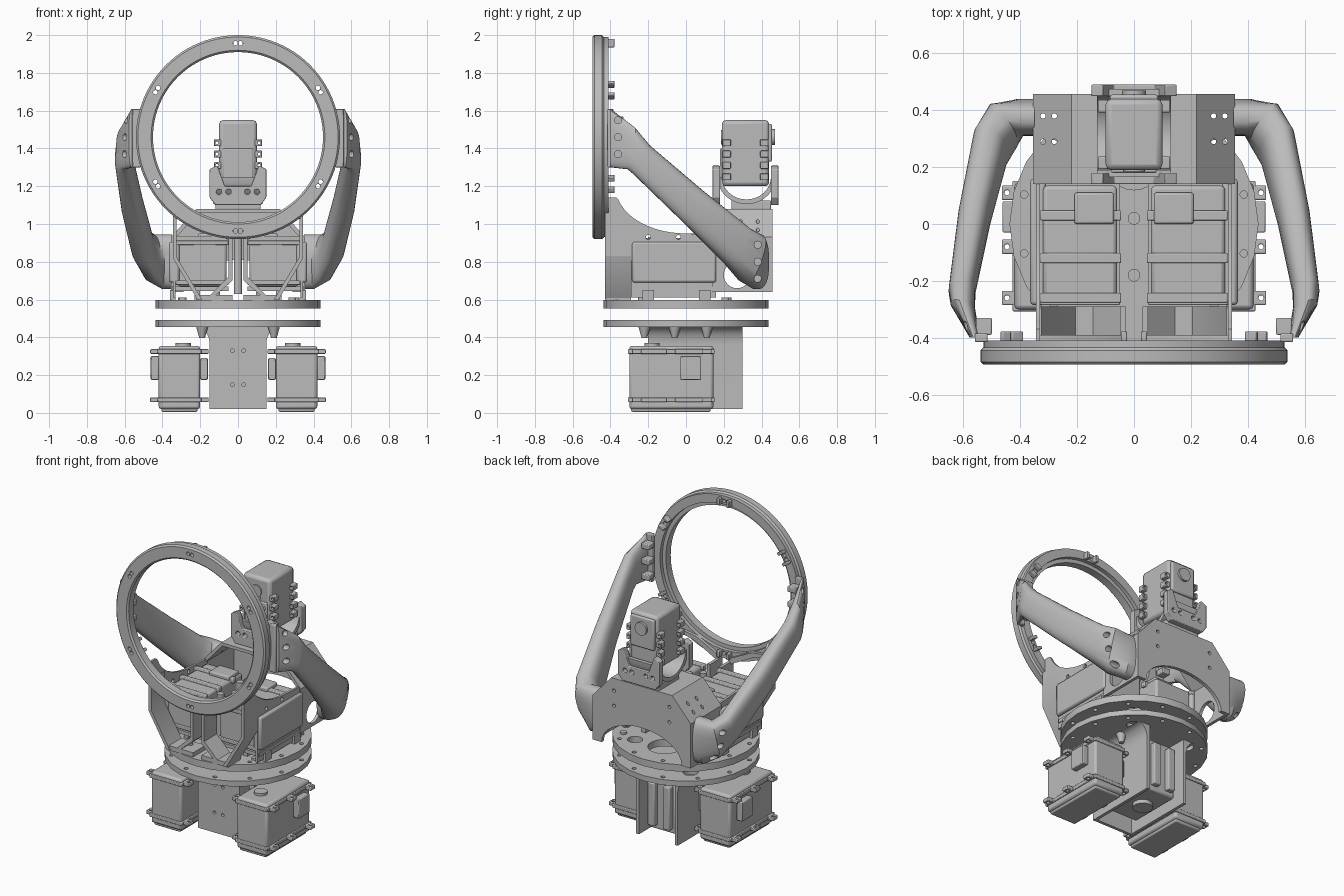
import bpy, bmesh, math
from mathutils import Vector, Matrix

if "Cube" in bpy.data.objects:
    bpy.data.objects.remove(bpy.data.objects["Cube"])

grey = bpy.data.materials.new("machined grey")
grey.use_nodes = True
colour = (0.5, 0.5, 0.5, 1)
grey.diffuse_color = colour
grey.node_tree.nodes["Principled BSDF"].inputs["Base Color"].default_value = colour
parts = []
SIDES = (("left", 1), ("right", -1))
TURN = {"x": Matrix.Rotation(math.pi / 2, 4, "Y"),
        "y": Matrix.Rotation(math.pi / 2, 4, "X"), "z": Matrix.Identity(4)}


def finish(name, bm, bevel=0):
    bmesh.ops.recalc_face_normals(bm, faces=bm.faces)
    mesh = bpy.data.meshes.new(name)
    bm.to_mesh(mesh)
    bm.free()
    mesh.materials.append(grey)
    obj = bpy.data.objects.new(name, mesh)
    bpy.context.collection.objects.link(obj)
    if bevel:
        mod = obj.modifiers.new("edge", "BEVEL")
        mod.width, mod.segments, mod.limit_method = bevel, 2, "ANGLE"
    parts.append(obj)
    return obj


def box(name, x, y, z, bevel=0, side=1):
    """Box from three (low, high) ranges, optionally mirrored in x."""
    bm = bmesh.new()
    bmesh.ops.create_cube(bm, size=1)
    for v in bm.verts:
        v.co = [(lo + hi) / 2 + c * (hi - lo) for c, (lo, hi) in zip(v.co, (x, y, z))]
        v.co.x *= side
    return finish(name, bm, bevel)


def add_rods(bm, centres, radius, length, axis):
    for c in centres:
        bmesh.ops.create_cone(bm, cap_ends=True, segments=24, radius1=radius, radius2=radius,
                              depth=length, matrix=Matrix.Translation(c) @ TURN[axis])


def rods(name, centres, radius, length, axis):
    bm = bmesh.new()
    add_rods(bm, centres, radius, length, axis)
    return finish(name, bm)


def drill(target, centres, radius, length, axis):
    cutter = rods("drill", centres, radius, length, axis)
    parts.remove(cutter)
    cutter.hide_render = True
    mod = target.modifiers.new("holes", "BOOLEAN")
    mod.operation, mod.solver, mod.object = "DIFFERENCE", "EXACT", cutter
    bpy.context.view_layer.objects.active = target
    bpy.ops.object.modifier_apply(modifier=mod.name)
    bpy.data.objects.remove(cutter)


def prism(name, outline, axis, start, end, bevel=0):
    """Extrude an outline: (y, z) along x, (x, z) along y."""
    bm = bmesh.new()
    place = (lambda a, b: (start, a, b)) if axis == "x" else (lambda a, b: (a, start, b))
    face = bm.faces.new([bm.verts.new(place(a, b)) for a, b in outline])
    grown = bmesh.ops.extrude_face_region(bm, geom=[face])["geom"]
    move = Vector((end - start, 0, 0) if axis == "x" else (0, end - start, 0))
    bmesh.ops.translate(bm, vec=move, verts=[g for g in grown if isinstance(g, bmesh.types.BMVert)])
    return finish(name, bm, bevel)


def loft(name, sections, loop=False):
    bm = bmesh.new()
    rows = [[bm.verts.new(p) for p in s] for s in sections]
    n = len(rows[0])
    pairs = list(zip(rows, rows[1:])) + ([(rows[-1], rows[0])] if loop else [])
    for a, b in pairs:
        for i in range(n):
            bm.faces.new((a[i], a[(i + 1) % n], b[(i + 1) % n], b[i]))
    if not loop:
        bm.faces.new(rows[0])
        bm.faces.new(rows[-1])
    return finish(name, bm)


def arc(cx, cz, rx, rz, a, b, n=12):
    return [(cx + rx * math.cos(math.radians(a + (b - a) * i / n)),
             cz + rz * math.sin(math.radians(a + (b - a) * i / n))) for i in range(n + 1)]


# Front ring, turned from a stepped profile, with six slots and rear clips
RING_Z = 1.46
profile = [(.45, -.485), (.46, -.495), (.53, -.495), (.54, -.485), (.54, -.445), (.53, -.435),
           (.53, -.41), (.475, -.41), (.475, -.435), (.45, -.435)]
spin = [math.tau * i / 96 for i in range(96)]
ring = loft("front_ring", [[(r * math.cos(t), y, RING_Z + r * math.sin(t)) for r, y in profile]
                           for t in spin], loop=True)
for k in range(6):
    t = math.radians(30 + 60 * k)
    out, along = Vector((math.cos(t), 0, math.sin(t))), Vector((-math.sin(t), 0, math.cos(t)))
    mid = out * .497 + Vector((0, -.4, RING_Z))
    drill(ring, [mid + along * d for d in (-.014, .014)], .012, .4, "y")
    for d in (-1, 1):
        clip = box("ring_clip", (-.022, .022), (-.012, .022), (-.01, .01), .004)
        clip.matrix_world = Matrix.Translation(mid + along * d * .035) @ Matrix.Rotation(-t, 4, "Y")

# Support arms, lofted from the rear housing out to the ring brackets
stations = [((.35, .375, .80), (0, .065, 0), (0, 0, .145)),
            ((.40, .375, .80), (.01, .065, 0), (0, 0, .145)),
            ((.46, .345, .82), (.05, .06, 0), (0, .04, .125)),
            ((.505, .27, .885), (.06, .03, 0), (0, .065, .09)),
            ((.56, .03, 1.10), (.058, 0, 0), (0, .06, .077)),
            ((.605, -.235, 1.34), (.047, 0, 0), (0, .045, .075)),
            ((.602, -.29, 1.40), (.043, .01, 0), (0, .02, .11)),
            ((.56, -.40, 1.455), (.018, 0, 0), (0, 0, .155))]
for label, s in SIDES:
    rows = []
    for c, u, v in stations:
        row = []
        for i in range(32):
            a = math.tau * i / 32
            cu, cv = [math.copysign(abs(f(a)) ** .75, f(a)) for f in (math.cos, math.sin)]
            p = Vector(c) + Vector(u) * cu + Vector(v) * cv
            row.append((p.x * s, p.y, p.z))
        rows.append(row)
    arm = loft(label + "_support_arm", rows)
    drill(arm, [(s * .66, -.36, z) for z in (1.37, 1.46, 1.55)], .019, .18, "x")
    drill(arm, [(s * .55, .38, z) for z in (.71, .80, .89)], .019, .26, "x")
    box(label + "_ring_bracket", (.515, .56), (-.415, -.385), (1.3, 1.61), .005, s)
    for z in (1.35, 1.45, 1.55):
        box(label + "_bracket_lug", (.50, .555), (-.39, -.33), (z - .018, z + .018), .005, s)

# Turntable: two separate discs
lower = rods("lower_disc", [(0, 0, .473)], .438, .035, "z")
upper = rods("upper_disc", [(0, 0, .575)], .438, .045, "z")
bmesh_rim = [(.40 * math.cos(math.radians(a)), .40 * math.sin(math.radians(a)), .52)
             for a in range(15, 375, 30)]
for disc in (lower, upper):
    drill(disc, bmesh_rim, .013, .3, "z")
    drill(disc, [(x, .24, .52) for x in (-.2, .2)], .045, .3, "z")
drill(upper, [(0, .22, .52)], .1, .3, "z")
rods("disc_screws", [(.37 * math.cos(a), .37 * math.sin(a), .6) for a in (.6, 2.5, 3.8, 5.6)], .02, .02, "z")

# Column below the discs: flared walls around a servo, open at rear and bottom
for label, s in SIDES:
    flare = [(s * x, z) for x, z in [(.13, .02), (.15, .02)] + arc(.215, .36, .065, .095, 180, 90, 8)
             + [(.13, .455)]]
    prism(label + "_column_wall", flare, "y", -.2, .30)
front = box("column_front", (-.15, .15), (-.2, -.18), (.02, .455))
drill(front, [(x, -.2, z) for x in (-.03, .03) for z in (.15, .33)], .01, .2, "y")
box("column_servo", (-.1, .1), (-.1, .25), (.06, .40), .01)
for x in (-.055, .055):
    box("servo_rib", (x - .025, x + .025), (.24, .285), (.09, .37), .006)
rods("column_servo_horn", [(0, .08, .05)], .06, .03, "z")
for label, s in SIDES:
    for y in (-.22, -.06, .11):
        bm = bmesh.new()
        bmesh.ops.create_cone(bm, cap_ends=True, segments=16, radius1=.015, radius2=.032, depth=.06,
                              matrix=Matrix.Translation((s * .19, y, .427)))
        finish(label + "_disc_boss", bm)

# Lower motors on either side of the column
for label, s in SIDES:
    name = label + "_lower_motor"
    box(name, (.2, .42), (-.3, .145), (.02, .355), .014, s)
    box(name + "_base", (.215, .405), (-.29, .13), (.005, .03), .008, s)
    for z in (.07, .325):
        box(name + "_seam", (.193, .427), (-.307, .152), (z - .012, z + .012), .004, s)
        for y in (-.26, -.08, .11):
            tab = box(name + "_tab", (.155, .465), (y - .025, y + .025), (z - .012, z + .012), .004, s)
            drill(tab, [(s * x, y, z) for x in (.172, .447)], .009, .1, "z")
    box(name + "_socket", (.42, .462), (-.03, .08), (.175, .30), .005, s)
    box(name + "_plug", (.16, .2), (-.1, .1), (.175, .29), .005, s)
    rods(name + "_cap", [(s * .29, -.18, .36)], .04, .02, "z")

# Upper motors between the side plates
for label, s in SIDES:
    name = label + "_upper_motor"
    box(name, (.06, .32), (-.275, .135), (.67, .925), .014, s)
    box(name + "_cover", (.31, .365), (-.285, .16), (.69, .905), .012, s)
    box(name + "_top", (.07, .21), (0, .11), (.92, .95), .008, s)
    for y in (-.26, -.12, .03):
        box(name + "_lug", (.045, .33), (y - .018, y + .018), (.905, .937), .005, s)
    for z in (.69, .90):
        box(name + "_front_lip", (.05, .33), (-.285, -.25), (z - .012, z + .012), .004, s)
    box(name + "_tray", (.05, .35), (-.28, .15), (.645, .668), 0, s)
    for x in (.215, .345):
        for y in (-.2, .1):
            box(name + "_post", (x - .015, x + .015), (y - .03, y + .03), (.59, .65), 0, s)

    # Side plate with a concave top edge, and the slanted front strut
    x = s * .33
    edge = [(-.43, .83), (-.43, 1.14), (-.37, 1.14)] + arc(0, 1.19, .37, .24, 195, 270) \
        + [(.16, .94), (.16, .61), (-.29, .61), (-.29, .83)]
    plate = prism(label + "_side_plate", edge, "x", x, x + s * .015)
    drill(plate, [(x, y, .93) for y in (-.2, -.04)], .012, .1, "x")
    strut = [(s * a, b) for a, b in ((.345, 1.03), (.345, .82), (.215, .6), (.19, .6), (.325, .825), (.325, 1.03))]
    prism(label + "_front_strut", strut, "y", -.43, -.29)
    # Centre rail pair spreading at the foot
    rail = [(s * a, b) for a, b in ((.03, .93), (.05, .93), (.05, .72), (.17, .6), (.145, .6), (.03, .70))]
    prism(label + "_centre_rail", rail, "y", -.42, -.29)
    box(label + "_front_sill", (.03, .22), (-.42, -.29), (.595, .625), 0, s)
    rods(label + "_sill_bolt", [(s * .11, -.335, .63)], .015, .02, "z")
    top = [(s * a, b) for a, b in ((.04, .91), (.04, .95), (.2, 1.03), (.34, 1.05), (.34, 1.03), (.21, 1.0))]
    prism(label + "_front_brace", top, "y", -.41, -.39)
rods("centre_cable_post", [(0, -.18, .78), (0, .02, .78)], .022, .30, "z")

# Rear housing: folded shell and arched back wall
outer = [(-.355, .64), (-.355, .93), (-.22, 1.08), (.22, 1.08), (.355, .93), (.355, .64)]
inner = [(.335, .64), (.335, .92), (.21, 1.06), (-.21, 1.06), (-.335, .92), (-.335, .64)]
shell = prism("rear_housing", outer + inner, "y", .14, .455)
drill(shell, [(0, .27, .73)], .07, 1, "x")
drill(shell, [(s * x, y, 1.0) for s in (1, -1) for x in (.28, .32) for y in (.29, .38)], .009, .4, "z")
wall = prism("rear_wall", outer + arc(0, .64, .29, .17, 0, 180, 16), "y", .435, .458)
drill(wall, [(x, .45, z) for x in (-.2, .2) for z in (.9, 1.0)], .011, .2, "y")

# Head: cradle, neck and servo
box("head_neck", (-.12, .12), (.24, .45), (1.075, 1.125), .006)
cradle = [(-.15, 1.14), (-.12, 1.1), (.12, 1.1), (.15, 1.14), (.15, 1.29), (.11, 1.31), (.07, 1.2),
          (-.07, 1.2), (-.11, 1.31), (-.15, 1.29)]
for label, a, b in (("front", .14, .18), ("rear", .45, .49)):
    cheek = prism(label + "_cradle_cheek", cradle, "y", a, b, .004)
    drill(cheek, [(x, a, 1.17) for x in (-.1, -.05, .05, .1)], .014, .3, "y")
cup = arc(.32, 1.25, .155, .145, 180, 360, 16) + arc(.32, 1.25, .13, .12, 360, 180, 16)
prism("cradle_cup", cup, "x", -.13, .13)
box("head_servo", (-.1, .1), (.19, .44), (1.2, 1.55), .02)
box("head_servo_front", (-.08, .08), (.18, .2), (1.21, 1.40), .006)
box("head_servo_rear", (-.085, .085), (.43, .455), (1.33, 1.53), .008)
rods("head_servo_horn", [(0, .45, 1.46)], .042, .04, "y")
rods("head_servo_pivot", [(0, .19, 1.46)], .038, .012, "y")
for label, s in SIDES:
    for z in (1.25, 1.31, 1.37, 1.43):
        for y in (.215, .415):
            lug = box(label + "_servo_lug", (.09, .127), (y - .022, y + .022), (z - .018, z + .018), .004, s)
            drill(lug, [(s * .112, y, z)], .008, .2, "y")

# Smooth the rounded parts, keep the edges sharp
bpy.ops.object.select_all(action="DESELECT")
for obj in parts:
    obj.select_set(True)
bpy.context.view_layer.objects.active = parts[0]
bpy.ops.object.shade_smooth_by_angle(angle=math.radians(32))
